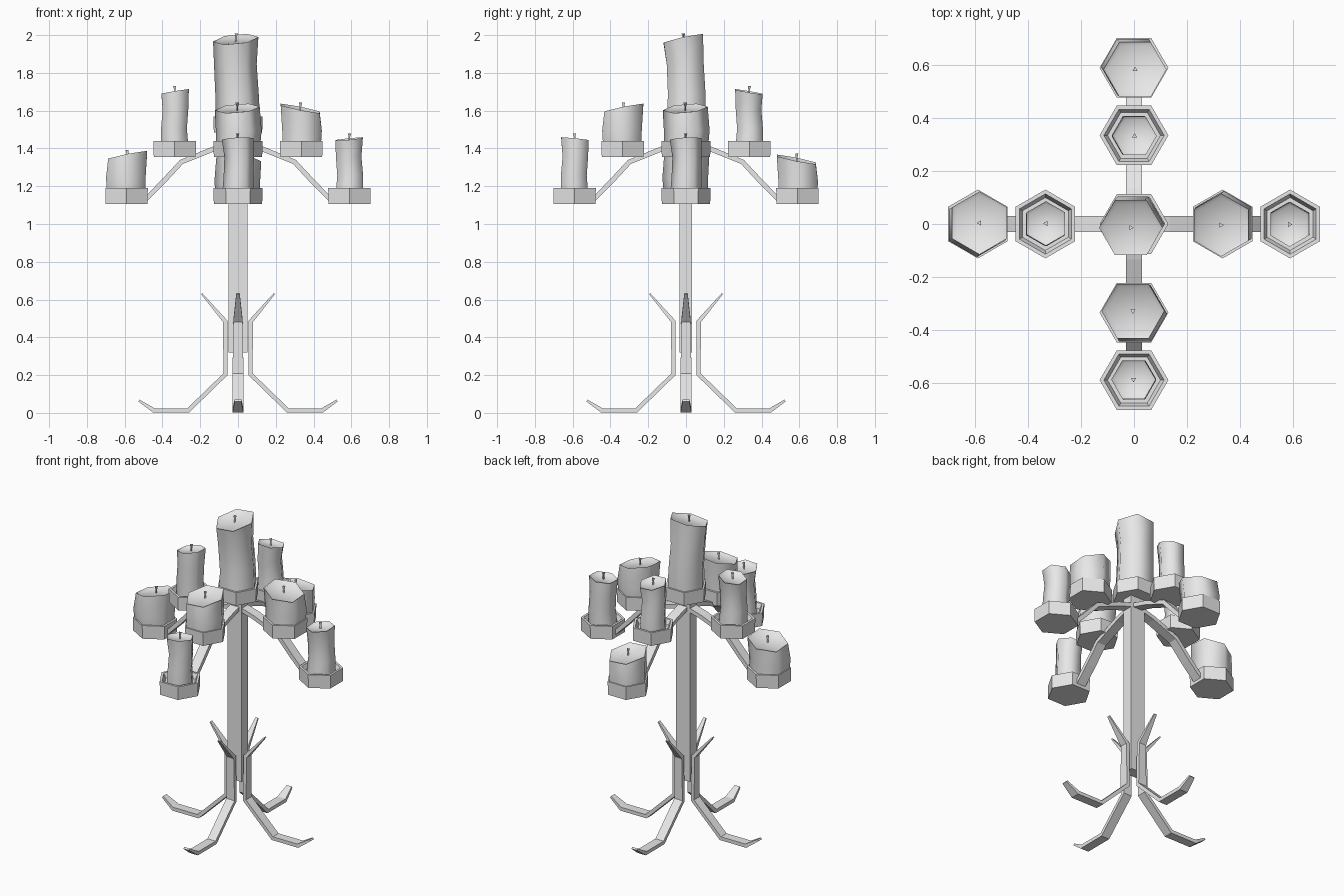
import bpy
import bmesh
from math import cos, sin, pi, radians
from mathutils import Matrix, Vector

if "Cube" in bpy.data.objects:
    bpy.data.objects.remove(bpy.data.objects["Cube"], do_unlink=True)

# One plain grey finish
grey = bpy.data.materials.new("light_grey")
grey.use_nodes = True
colour = (0.8, 0.8, 0.8, 1)
grey.diffuse_color = colour
grey.node_tree.nodes["Principled BSDF"].inputs["Base Color"].default_value = colour


def loft(name, rings, angle=0, place=(0, 0, 0), smooth=None):
    """Skin a list of equal-sized vertex rings and cap both ends."""
    bm = bmesh.new()
    loops = [[bm.verts.new(p) for p in ring] for ring in rings]
    for a, b in zip(loops, loops[1:]):
        for i in range(len(a)):
            j = (i + 1) % len(a)
            bm.faces.new((a[i], a[j], b[j], b[i]))
    bm.faces.new(loops[0])
    bm.faces.new(loops[-1])
    bmesh.ops.recalc_face_normals(bm, faces=bm.faces)
    bm.transform(Matrix.Rotation(angle, 4, 'Z') @ Matrix.Translation(place))
    mesh = bpy.data.meshes.new(name)
    bm.to_mesh(mesh)
    bm.free()
    mesh.materials.append(grey)
    obj = bpy.data.objects.new(name, mesh)
    bpy.context.collection.objects.link(obj)
    if smooth:
        bpy.ops.object.select_all(action='DESELECT')
        obj.select_set(True)
        bpy.context.view_layer.objects.active = obj
        bpy.ops.object.shade_smooth_by_angle(angle=radians(smooth))
    return obj


def polygon(r, z, phase=0, sides=6, centre=(0, 0), slope=(0, 0)):
    """Regular ring, optionally shifted and tilted."""
    ring = []
    for i in range(sides):
        a = phase + 2 * pi * i / sides
        x, y = r * cos(a), r * sin(a)
        ring.append((centre[0] + x, centre[1] + y, z + slope[0] * x + slope[1] * y))
    return ring


def ribbon(name, path, angle):
    """Flat bar along (distance, height, width, thickness) stations."""
    pts = [Vector((p[0], p[1])) for p in path]
    rings = []
    for i, (r, z, width, thick) in enumerate(path):
        before = (pts[i] - pts[max(i - 1, 0)])
        after = (pts[min(i + 1, len(pts) - 1)] - pts[i])
        d = (before.normalized() + after.normalized()).normalized()
        n = Vector((-d.y, d.x)) * thick / 2
        w = width / 2
        rings.append([(r + n.x, -w, z + n.y), (r + n.x, w, z + n.y),
                      (r - n.x, w, z - n.y), (r - n.x, -w, z - n.y)])
    loft(name, rings, angle)


def cup(name, angle, place, phase):
    loft(name, [polygon(r, z, phase) for r, z in
                ((0.128, 0), (0.13, 0.085), (0.114, 0.085), (0.1, 0.055))],
         angle, place)


def candle(name, angle, place, phase, rings, slope):
    """Wonky wax body with a tilted, dished top and a three-sided wick."""
    body = [polygon(r, z, phase, centre=(dx, dy)) for r, z, dx, dy in rings[:-1]]
    r, z, dx, dy = rings[-1]
    top = (dx, dy)
    body.append(polygon(r, z, phase, centre=top, slope=slope))
    body.append(polygon(r * 0.86, z - 0.012, phase, centre=top, slope=slope))
    loft(name, body, angle, place, smooth=65)
    loft(name + "_wick", [polygon(0.005, z - 0.02, 0, 3, top),
                          polygon(0.006, z + 0.012, 0, 3, top),
                          polygon(0.011, z + 0.03, 0, 3, top)], angle, place)


# Candle bodies: radius, height above cup base, sideways drift
PILLAR = [(0.118, 0.05, 0, 0), (0.115, 0.2, -0.005, 0.004),
          (0.113, 0.36, -0.014, -0.004), (0.12, 0.493, -0.012, -0.014)]
SQUAT = [(0.117, 0.05, 0.002, 0), (0.121, 0.14, 0.004, 0.004),
         (0.119, 0.257, -0.006, -0.004)]
SLIM = [(0.084, 0.05, 0, 0), (0.079, 0.15, 0.004, 0.003),
        (0.078, 0.25, -0.004, 0.006), (0.084, 0.345, -0.002, -0.002)]

# Central post, cup and candle
loft("post", [[(x, y, z) for x, y in ((-.051, -.035), (.049, -.035), (.049, .033), (-.051, .033))]
              for z in (0.32, 1.49)])
cup("centre_cup", 0, (0, 0, 1.485), 0)
candle("centre_candle", 0, (0, 0, 1.485), 0, PILLAR, (0.1, 0.22))

# Four arms with two cups each; squat and slim candles alternate
ARM = [(0, 1.435, 0.062, 0.026), (0.13, 1.397, 0.062, 0.026),
       (0.3, 1.328, 0.062, 0.026), (0.4, 1.22, 0.062, 0.026),
       (0.5, 1.12, 0.062, 0.024)]
LEG = [(0.193, 0.632, 0.018, 0.008), (0.068, 0.485, 0.05, 0.024),
       (0.066, 0.205, 0.058, 0.024), (0.264, 0.0125, 0.058, 0.024),
       (0.445, 0.0125, 0.058, 0.024), (0.524, 0.065, 0.036, 0.012)]
for i, side in enumerate(("left", "back", "right", "front")):
    angle = i * pi / 2
    ribbon(side + "_arm", ARM, angle)
    ribbon(side + "_leg", LEG, angle)
    inner, outer = (0.335, 0, 1.355), (0.59, 0, 1.105)
    cup(side + "_inner_cup", angle, inner, pi / 6)
    cup(side + "_outer_cup", angle, outer, pi / 6)
    squat_inside = side in ("left", "front")
    shapes = (SQUAT, SLIM) if squat_inside else (SLIM, SQUAT)
    tilts = ((-0.2, 0.08), (0.1, 0.05)) if squat_inside else ((-0.17, 0.05), (-0.2, 0.08))
    for label, place, shape, tilt in zip(("inner", "outer"), (inner, outer), shapes, tilts):
        if side == "back" and label == "outer":
            place = (0.59, 0, 1.085)
        candle(f"{side}_{label}_candle", angle, place, pi / 6, shape, tilt)
